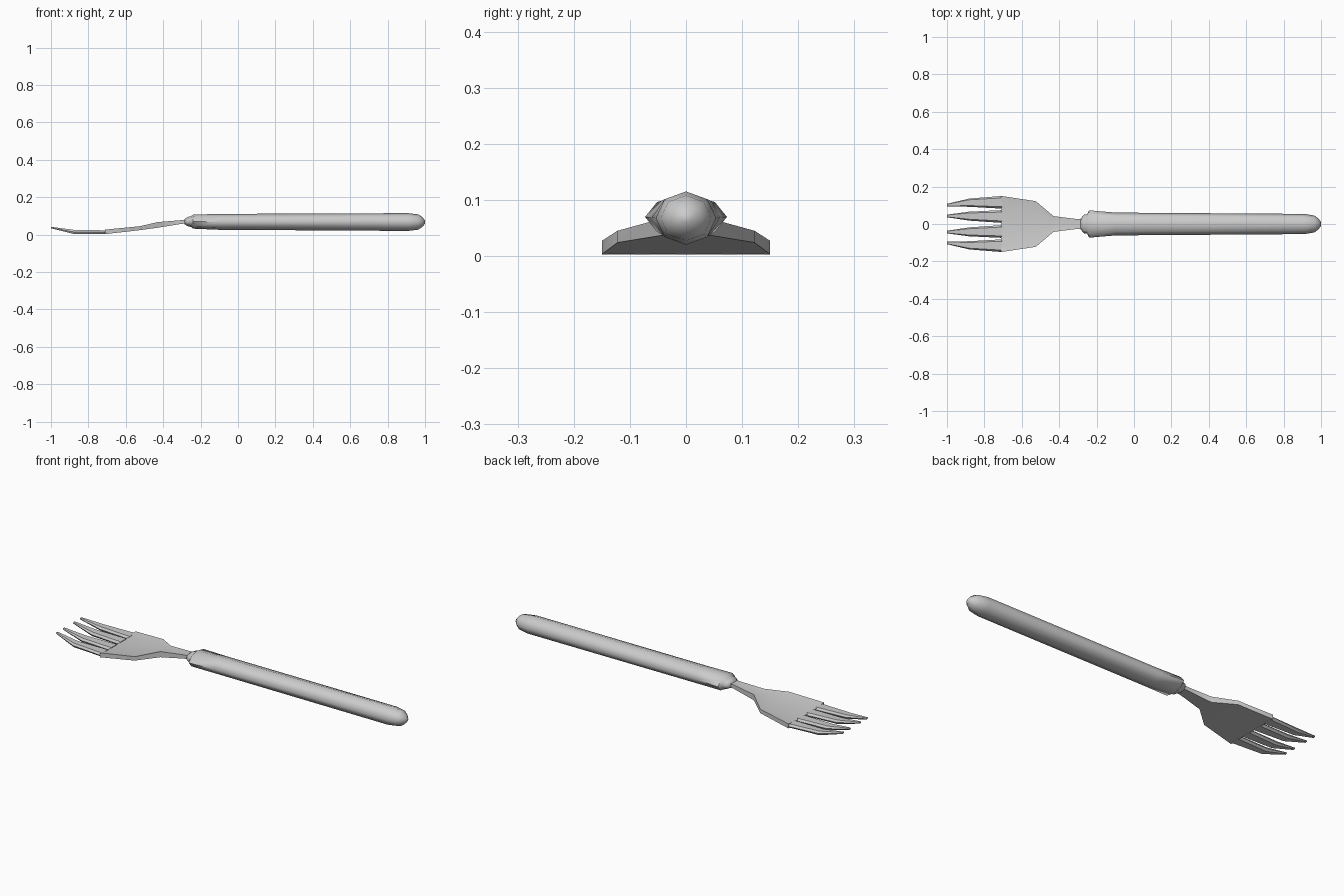
import bpy, bmesh, math

if "Cube" in bpy.data.objects:
    bpy.data.objects.remove(bpy.data.objects["Cube"])


def loft(name, loops, angle=40):
    """Skin a list of equal-length vertex loops and cap both ends."""
    bm = bmesh.new()
    rings = [[bm.verts.new(p) for p in loop] for loop in loops]
    n = len(rings[0])
    for a, b in zip(rings, rings[1:]):
        for i in range(n):
            j = (i + 1) % n
            bm.faces.new((a[i], a[j], b[j], b[i]))
    bm.faces.new(rings[0])
    bm.faces.new(rings[-1])
    bmesh.ops.recalc_face_normals(bm, faces=bm.faces[:])
    mesh = bpy.data.meshes.new(name)
    bm.to_mesh(mesh)
    bm.free()
    obj = bpy.data.objects.new(name, mesh)
    bpy.context.collection.objects.link(obj)
    bpy.ops.object.select_all(action='DESELECT')
    obj.select_set(True)
    bpy.context.view_layer.objects.active = obj
    bpy.ops.object.shade_smooth_by_angle(angle=math.radians(angle))
    return obj


def oval(x, ry, z0, z1, sides=8):
    zc, rz = (z0 + z1) / 2, (z1 - z0) / 2
    return [(x, ry * math.sin(t), zc + rz * math.cos(t))
            for t in (2 * math.pi * i / sides for i in range(sides))]


def dish(x, w, z0, z1, d):
    """Flat strip section whose upper face is sunk by d in the middle."""
    return [(x, -w, z0), (x, w, z0), (x, w, z1), (x, w * 0.6, z1 - d),
            (x, -w * 0.6, z1 - d), (x, -w, z1)]


# Handle with stepped ferrule and rounded end: x, half width, bottom, top
handle = [(-0.285, 0.028, 0.055, 0.083), (-0.268, 0.05, 0.045, 0.095),
          (-0.25, 0.052, 0.041, 0.099), (-0.24, 0.073, 0.032, 0.107),
          (-0.10, 0.061, 0.026, 0.111), (0.91, 0.054, 0.020, 0.115),
          (0.965, 0.045, 0.027, 0.108), (0.985, 0.030, 0.041, 0.094),
          (1.0, 0.010, 0.058, 0.077)]
loft("handle", [oval(*s) for s in handle], 60)

# Neck widening into the palm: x, half width, bottom, top, sink
palm = [(-0.26, 0.026, 0.060, 0.080, 0), (-0.30, 0.026, 0.058, 0.078, 0),
        (-0.43, 0.042, 0.037, 0.067, 0.003), (-0.525, 0.122, 0.024, 0.045, 0.006),
        (-0.71, 0.15, 0.003, 0.027, 0.008)]
loft("neck_and_palm", [dish(*s) for s in palm])

# Four tines: x, bottom, top, then inner and outer y for each pair
rows = [(-0.705, 0.003, 0.023), (-0.88, 0.004, 0.026), (-1.0, 0.034, 0.042)]
spans = {"inner_tine": [(0.006, 0.074), (0.018, 0.066), (0.036, 0.050)],
         "outer_tine": [(0.082, 0.15), (0.092, 0.136), (0.094, 0.108)]}
for name, span in spans.items():
    for side in (-1, 1):
        loops = []
        for (x, z0, z1), (a, b) in zip(rows, span):
            c = (b - a) * 0.15
            loops.append([(x, side * y, z) for y, z in
                          ((a + c, z0), (b - c, z0), (b, (z0 + z1) / 2),
                           (b - c, z1), (a + c, z1), (a, (z0 + z1) / 2))])
        loft(name, loops, 50)
